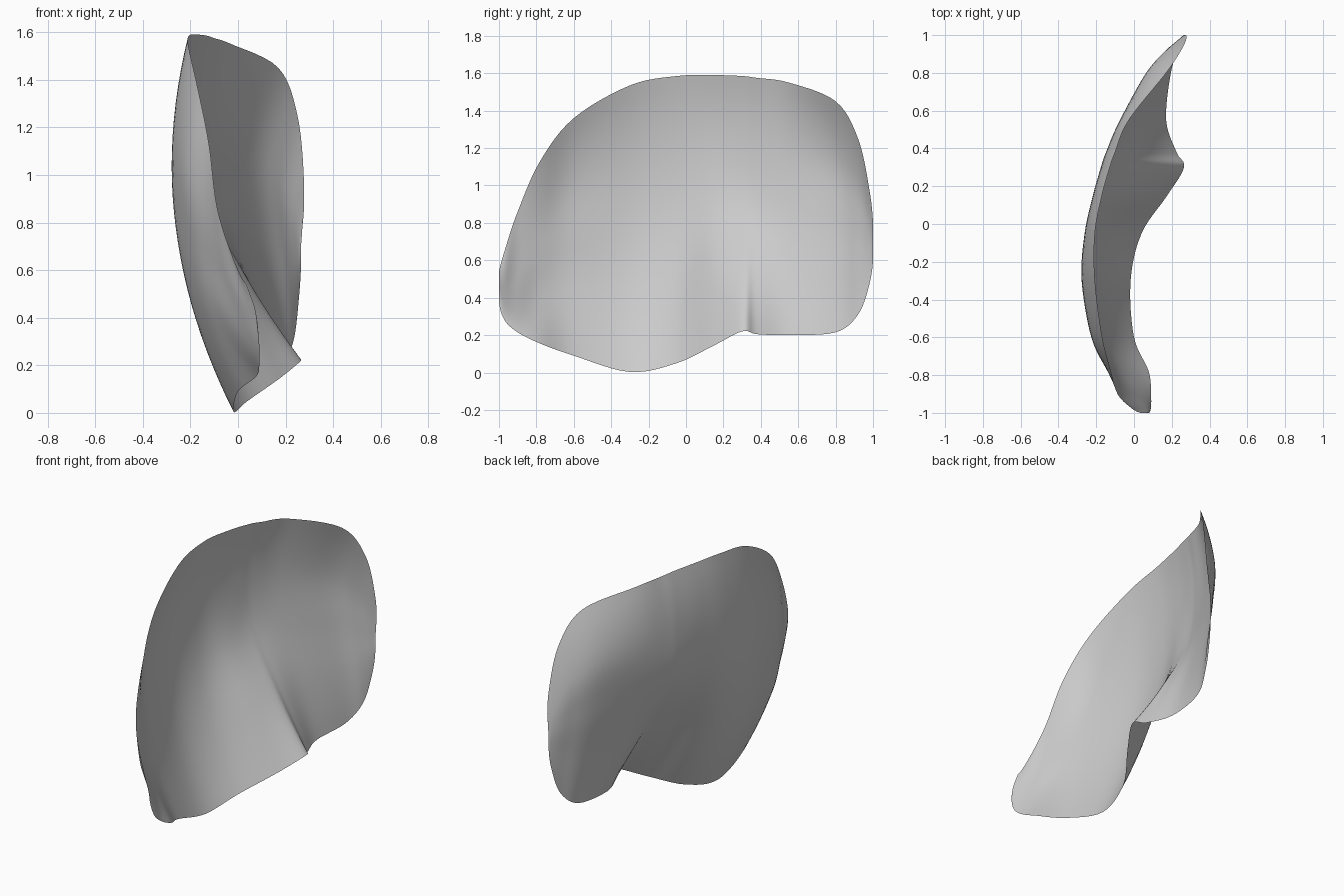
import bpy
import bmesh

old_cube = bpy.data.objects.get("Cube")
if old_cube:
    bpy.data.objects.remove(old_cube, do_unlink=True)

STEPS = 6

# Ribs from the front tip to the back tip:
# y, lower z, upper z, then the x depth at five even heights from low to high
RIBS = [
    (-1.0, .38, .54, .08, .075, .065, .05, .035),
    (-.97, .28, .65, .09, .07, .04, .01, -.02),
    (-.9, .215, .86, .09, .02, -.035, -.07, -.087),
    (-.78, .155, 1.13, .078, -.065, -.118, -.14, -.122),
    (-.6, .09, 1.36, 0, -.137, -.2, -.225, -.168),
    (-.3, .003, 1.535, -.018, -.175, -.26, -.273, -.207),
    (-.05, .05, 1.585, .04, -.13, -.237, -.26, -.207),
    (.15, .145, 1.59, .175, -.01, -.172, -.218, -.17),
    (.3, .22, 1.585, .265, .035, -.14, -.175, -.128),
    (.38, .205, 1.575, .225, .045, -.11, -.148, -.1),
    (.55, .2, 1.55, .17, .06, -.035, -.075, -.028),
    (.8, .215, 1.45, .195, .145, .09, .068, .17),
    (.92, .31, 1.25, .235, .215, .182, .175, .25),
    (.98, .47, .98, .255, .25, .24, .245, .277),
    (1.0, .62, .78, .265, .265, .265, .268, .27),
]


def spline(values, steps):
    """Sample a smooth curve that passes through every value."""
    before = 3 * (values[0] - values[1]) + values[2]
    after = 3 * (values[-1] - values[-2]) + values[-3]
    padded = [before, *values, after]
    samples = []
    for a, b, c, d in zip(padded, padded[1:], padded[2:], padded[3:]):
        for step in range(steps):
            t = step / steps
            bend = 2 * a - 5 * b + 4 * c - d
            twist = 3 * b - a - 3 * c + d
            samples.append(b + t * (c - a + t * (bend + t * twist)) / 2)
    samples.append(values[-1])
    return samples


def make_material(name, colour):
    material = bpy.data.materials.new(name)
    material.use_nodes = True
    material.diffuse_color = colour
    shader = next(n for n in material.node_tree.nodes if n.type == "BSDF_PRINCIPLED")
    shader.inputs["Base Color"].default_value = colour
    return material


# Smooth the ribs lengthwise, then each one from its lower to its upper rim
smooth_ribs = list(zip(*[spline(column, STEPS) for column in zip(*RIBS)]))
bm = bmesh.new()
grid = []
for y, low, high, *depths in smooth_ribs:
    profile = spline(depths, STEPS)
    last = len(profile) - 1
    grid.append([
        bm.verts.new((x, y, low + (high - low) * i / last))
        for i, x in enumerate(profile)
    ])

# Skin neighbouring ribs into one thin curved sheet
for rib, following in zip(grid, grid[1:]):
    for i in range(len(rib) - 1):
        face = bm.faces.new((rib[i], following[i], following[i + 1], rib[i + 1]))
        face.smooth = True

mesh = bpy.data.meshes.new("petal")
bm.to_mesh(mesh)
bm.free()
mesh.materials.append(make_material("soft grey", (.6, .6, .6, 1)))
petal = bpy.data.objects.new("petal", mesh)
bpy.context.collection.objects.link(petal)
